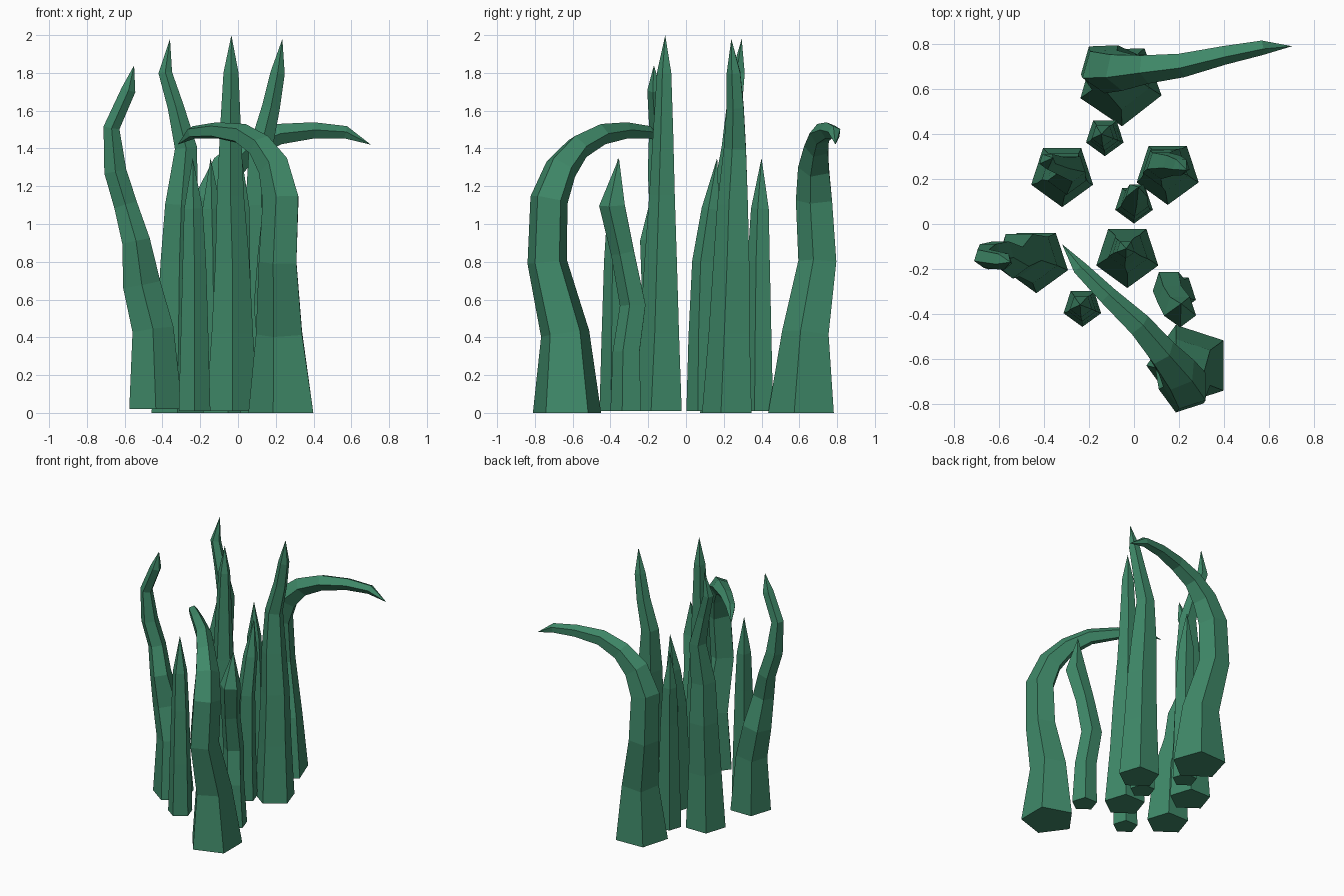
import bpy, bmesh, math
from mathutils import Vector, Matrix

if "Cube" in bpy.data.objects:
    bpy.data.objects.remove(bpy.data.objects["Cube"])

green = bpy.data.materials.new("leaf_green")
green.diffuse_color = (0.05, 0.25, 0.14, 1)
green.use_nodes = True
green.node_tree.nodes["Principled BSDF"].inputs["Base Color"].default_value = green.diffuse_color
SIDES = 5


def blade(name, path, angle=-90):
    """Sweep a five-sided section along (x, y, z, radius); last point is the tip."""
    pts = [Vector(p[:3]) for p in path]
    bm = bmesh.new()
    prev, u = Vector((0, 0, 1)), Vector((math.cos(math.radians(angle)), math.sin(math.radians(angle)), 0))
    rings = []
    for i, p in enumerate(pts[:-1]):
        t = prev
        if i:
            t = ((p - pts[i - 1]).normalized() + (pts[i + 1] - p).normalized()).normalized()
        u = prev.rotation_difference(t) @ u
        u = (u - t * u.dot(t)).normalized()
        v = t.cross(u)
        prev = t
        rings.append([bm.verts.new(p + path[i][3] * (u * math.cos(a) + v * math.sin(a)))
                      for a in (2 * math.pi * k / SIDES for k in range(SIDES))])
    tip = bm.verts.new(pts[-1])
    for k in range(SIDES):
        n = (k + 1) % SIDES
        for a, b in zip(rings, rings[1:]):
            bm.faces.new((a[k], a[n], b[n], b[k]))
        bm.faces.new((rings[-1][k], rings[-1][n], tip))
    bm.faces.new(rings[0][::-1])
    bmesh.ops.recalc_face_normals(bm, faces=bm.faces)
    me = bpy.data.meshes.new(name)
    bm.to_mesh(me)
    bm.free()
    me.materials.append(green)
    ob = bpy.data.objects.new(name, me)
    bpy.context.collection.objects.link(ob)
    return ob


# Large drooping blades: same shape, turned around its base
ARCH = [(.245, -.63, 0, .19), (.23, -.64, .42, .135), (.22, -.735, .8, .11),
        (.235, -.725, 1.13, .105), (.195, -.66, 1.30, .09), (.12, -.57, 1.41, .07),
        (.02, -.45, 1.475, .058), (-.12, -.32, 1.495, .045), (-.24, -.2, 1.485, .035),
        (-.32, -.09, 1.42, 0)]
blade("front_drooping_blade", ARCH, 36)
turn = Matrix.Rotation(math.radians(-124), 4, 'Z')
origin, target = Vector((.245, -.63, 0)), Vector((-.06, .625, 0))
back = [(*(turn @ (Vector(p[:3]) - origin) + target), p[3]) for p in ARCH]
blade("back_drooping_blade", back, -88)

# Tall upright blades
blade("centre_tall_blade", [
    (-.03, -.14, .01, .145), (-.03, -.13, .42, .115), (-.03, -.125, .8, .095),
    (-.04, -.12, 1.15, .075), (-.04, -.115, 1.5, .058), (-.037, -.112, 1.8, .042),
    (-.035, -.11, 2.0, 0)])
blade("left_tall_blade", [
    (-.32, .22, 0, .145), (-.315, .22, .42, .12), (-.31, .23, .8, .105),
    (-.30, .22, 1.1, .09), (-.275, .25, 1.4, .062), (-.33, .26, 1.62, .045),
    (-.385, .28, 1.8, .038), (-.36, .295, 1.98, 0)])
blade("right_tall_blade", [
    (.15, .23, 0, .145), (.145, .24, .42, .12), (.14, .25, .8, .105),
    (.125, .255, 1.1, .09), (.12, .265, 1.4, .065), (.175, .265, 1.62, .05),
    (.21, .255, 1.8, .04), (.235, .24, 1.98, 0)])
blade("left_wavy_blade", [
    (-.435, -.16, .02, .148), (-.45, -.15, .44, .115), (-.51, -.13, .68, .105),
    (-.54, -.165, .91, .078), (-.595, -.13, 1.1, .065), (-.65, -.14, 1.28, .062),
    (-.67, -.15, 1.51, .045), (-.58, -.165, 1.71, .04), (-.55, -.17, 1.84, 0)])

# Short straight blades
for name, (x, y), (dx, dy) in (("front_short_blade", (-.23, -.37), (-.01, .01)),
                               ("back_short_blade", (-.13, .39), (-.015, .01)),
                               ("middle_short_blade", (0, .09), (.02, .075))):
    blade(name, [(x, y, .01, .088), (x, y, .4, .077),
                 (x + dx * .1, y + dy * .1, .8, .065),
                 (x + dx * .6, y + dy * .6, 1.08, .052), (x + dx, y + dy, 1.35, 0)])

# Short crooked blade
blade("right_crooked_blade", [
    (.19, -.31, .01, .09), (.18, -.31, .32, .078), (.155, -.275, .57, .075),
    (.17, -.33, .85, .068), (.205, -.385, 1.1, .075), (.21, -.355, 1.35, 0)])
